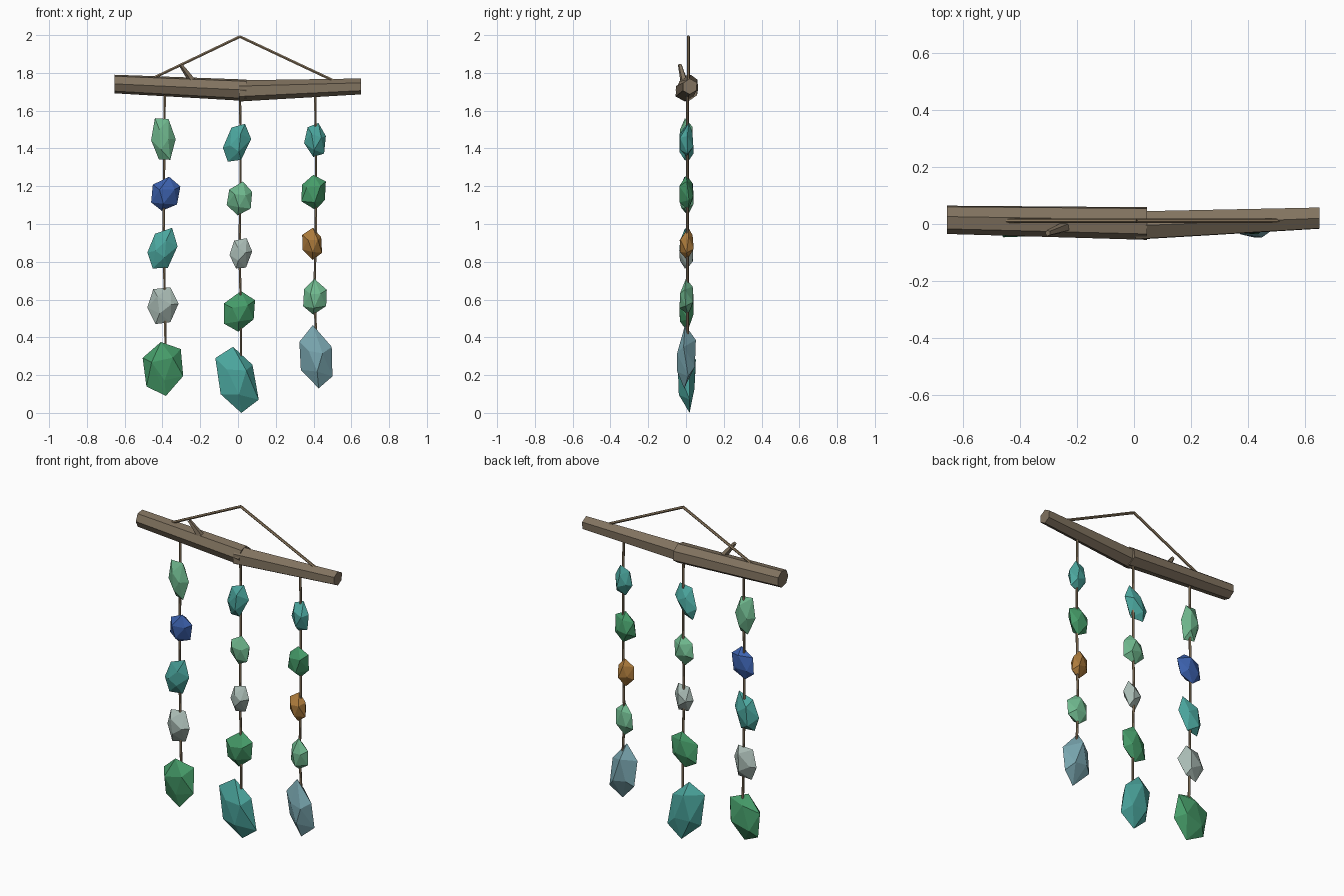
import bpy, bmesh, math, random
from mathutils import Vector

if "Cube" in bpy.data.objects:
    bpy.data.objects.remove(bpy.data.objects["Cube"])

random.seed(4)
mats = {}
COLORS = {
    "wood": (0.22, 0.17, 0.115), "cord": (0.29, 0.21, 0.125),
    "mint": (0.16, 0.48, 0.27), "teal": (0.07, 0.38, 0.34),
    "green": (0.06, 0.33, 0.14), "blue": (0.045, 0.12, 0.42),
    "grey": (0.40, 0.50, 0.46), "amber": (0.42, 0.20, 0.045),
    "slate": (0.19, 0.38, 0.43),
}


def finish(name, bm, color):
    bmesh.ops.recalc_face_normals(bm, faces=bm.faces)
    mesh = bpy.data.meshes.new(name)
    bm.to_mesh(mesh)
    bm.free()
    if color not in mats:
        mats[color] = bpy.data.materials.new(color)
        mats[color].diffuse_color = (*COLORS[color], 1)
    mesh.materials.append(mats[color])
    obj = bpy.data.objects.new(name, mesh)
    bpy.context.collection.objects.link(obj)
    return obj


def tube(name, points, radii, sides, color, u, v, jitter=0.0):
    """Loft rings, spanned by axes u and v, along the points."""
    bm = bmesh.new()
    u, v = Vector(u), Vector(v)
    wobble = [1 + random.uniform(-jitter, jitter) for _ in range(sides)]
    rings = []
    for p, r in zip(points, radii):
        ring = []
        for i in range(sides):
            a = 2 * math.pi * (i + 0.5) / sides
            ring.append(bm.verts.new(Vector(p) + (u * math.cos(a) + v * math.sin(a)) * r * wobble[i]))
        rings.append(ring)
    for a, b in zip(rings, rings[1:]):
        for i in range(sides):
            j = (i + 1) % sides
            bm.faces.new((a[i], a[j], b[j], b[i]))
    bm.faces.new(rings[0])
    bm.faces.new(rings[-1])
    return finish(name, bm, color)


def fit(values, low, high):
    a, b = min(values), max(values)
    return [low + (t - a) / (b - a) * (high - low) for t in values]


def stone(name, color, x0, x1, z0, z1, turn, lean, depth):
    """Faceted flat pebble: six-cornered rim with three-point front and back."""
    angles = [math.radians(turn + 60 * k + random.uniform(-5, 5)) for k in range(6)]
    reach = [random.uniform(0.95, 1.06) for _ in angles]
    xs = fit([r * math.cos(a) for a, r in zip(angles, reach)], x0, x1)
    zs = fit([r * (math.sin(a) + lean * math.cos(a)) for a, r in zip(angles, reach)], z0, z1)
    rim = [Vector((x, 0.003, z)) for x, z in zip(xs, zs)]
    centre = sum(rim, Vector()) / 6
    bm = bmesh.new()
    for p in rim:
        bm.verts.new(p + Vector((0, random.uniform(-0.35, 0.35) * depth, 0)))
    for side, start in ((-1, 0), (1, 1)):
        for k in range(3):
            p = centre.lerp(rim[(start + 2 * k) % 6], random.uniform(0.4, 0.62))
            p.y = 0.003 + side * depth * random.uniform(0.8, 1.05)
            bm.verts.new(p)
    bmesh.ops.convex_hull(bm, input=bm.verts)
    return finish(name, bm, color)


X, Y = (1, 0, 0), (0, 1, 0)
Z = (0, 0, 1)

# driftwood bar in two tapered lengths, with a twig stub
tube("driftwood_left", [(-0.655, 0.015, 1.742), (0.045, 0.002, 1.709)],
     [0.052, 0.06], 7, "wood", Y, Z, 0.06)
tube("driftwood_right", [(0.005, -0.006, 1.703), (0.65, 0.02, 1.727)],
     [0.056, 0.042], 6, "wood", Y, Z, 0.06)
tube("twig", [(-0.235, -0.008, 1.75), (-0.302, -0.032, 1.842)],
     [0.021, 0.011], 5, "wood", (0.82, 0, 0.57), Y)

# hanging cord
for side, x, z, s in (("left", -0.45, 1.772, -1), ("right", 0.51, 1.757, 1)):
    tube("hanger_" + side, [(x, 0.012, z), (0.01, 0.012, 1.992)], [0.008] * 2, 6, "cord",
         (0.43 * s, 0, 0.9), Y)


def strand(side, x, stones):
    """Cord with stones: colour, x range, z range, turn of the first corner, lean."""
    path = [(x, 0.008, 1.70)]
    for n, (color, x0, x1, z0, z1, turn, lean) in enumerate(stones):
        last = n == len(stones) - 1
        depth = 0.048 if last else 0.037
        stone(f"{side}_stone_{n + 1}", color, x0, x1, z0, z1, turn, lean, depth)
        z = z1 - 0.05 if last else (z0 + z1) / 2
        path.append((x + random.uniform(-0.006, 0.006), 0.008, z))
    tube(side + "_strand_cord", path, [0.007] * len(path), 6, "cord", X, Y)


strand("left", -0.388, [
    ("mint", -.46, -.33, 1.34, 1.56, 8, -.15), ("blue", -.46, -.305, 1.07, 1.25, 20, .1),
    ("teal", -.48, -.32, .765, .98, 54, .3), ("grey", -.48, -.315, .47, .665, 4, 0),
    ("green", -.505, -.29, .09, .375, 38, 0)])
strand("middle", 0.01, [
    ("teal", -.08, .07, 1.33, 1.53, 52, .35), ("mint", -.06, .075, 1.045, 1.225, 22, 0),
    ("grey", -.045, .075, .765, .925, 0, .1), ("green", -.075, .09, .43, .645, 26, .15),
    ("teal", -.12, .11, 0, .35, 42, -.35)])
strand("right", 0.408, [
    ("teal", .35, .465, 1.355, 1.535, 20, -.1), ("green", .335, .465, 1.075, 1.26, 33, .05),
    ("amber", .34, .445, .81, .98, 30, -.1), ("mint", .345, .47, .52, .71, 28, 0),
    ("slate", .325, .50, .13, .465, 36, -.2)])

for m in bpy.data.materials:
    if m.users and not m.is_grease_pencil:
        m.use_nodes = True
        m.node_tree.nodes["Principled BSDF"].inputs["Base Color"].default_value = m.diffuse_color
